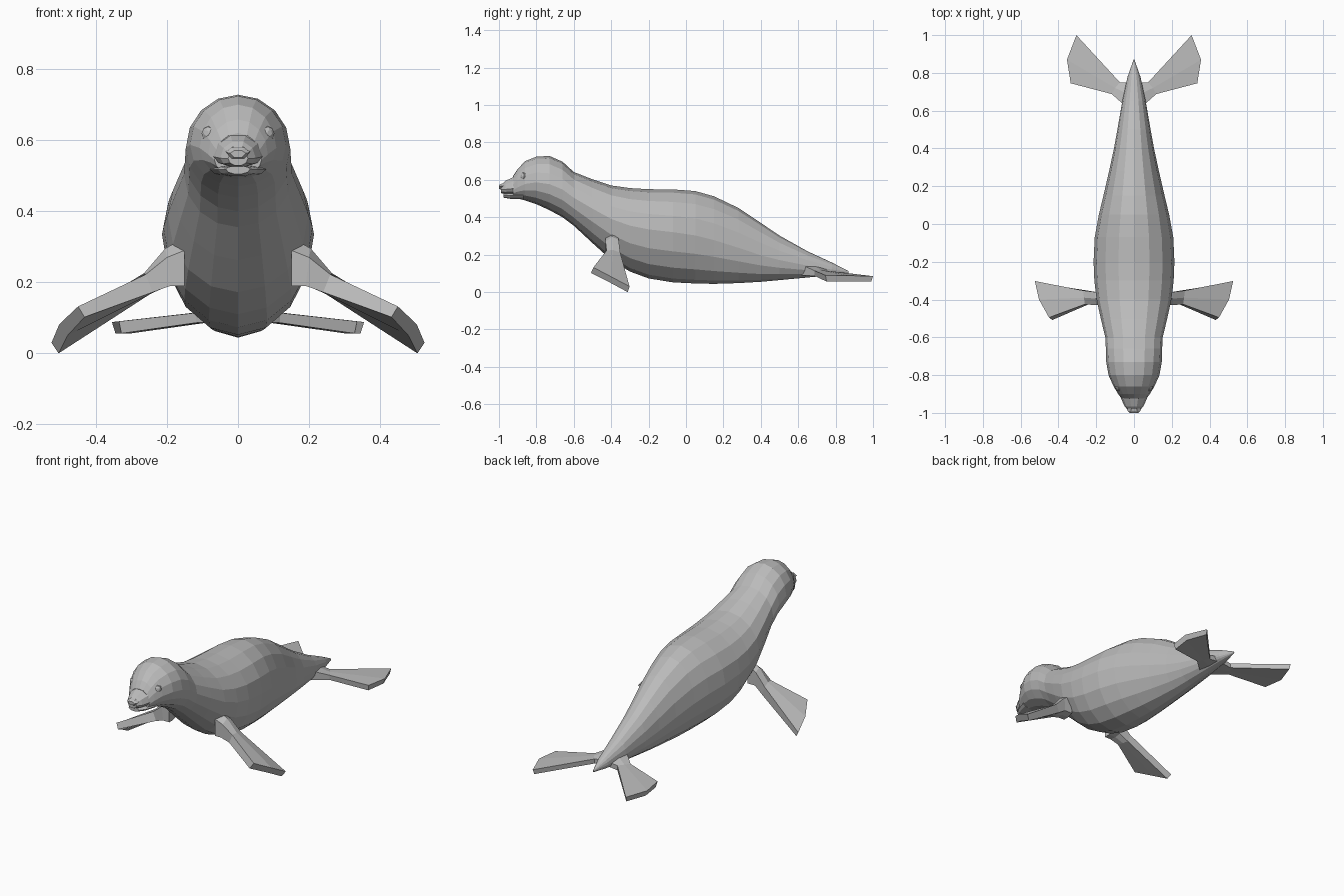
import bpy, bmesh, math
from mathutils import Vector

grey = bpy.data.materials.new("seal grey")
grey.diffuse_color = (0.5, 0.5, 0.5, 1)


def loft(name, rings, mirror=False):
    """Skin a list of equal-sized point rings and cap both ends."""
    bm = bmesh.new()
    rows = [[bm.verts.new(p) for p in ring] for ring in rings]
    n = len(rows[0])
    for a, b in zip(rows, rows[1:]):
        for i in range(n):
            j = (i + 1) % n
            bm.faces.new((a[i], a[j], b[j], b[i]))
    bm.faces.new(rows[0])
    bm.faces.new(rows[-1])
    bmesh.ops.recalc_face_normals(bm, faces=bm.faces)
    mesh = bpy.data.meshes.new(name)
    bm.to_mesh(mesh)
    bm.free()
    mesh.materials.append(grey)
    obj = bpy.data.objects.new(name, mesh)
    bpy.context.collection.objects.link(obj)
    if mirror:
        obj.modifiers.new("mirror", 'MIRROR')
    return obj


def oval(y, low, high, width, level, sides=16):
    """Upright oval ring whose widest point sits at a fraction of its height."""
    mid = low + (high - low) * level
    ring = []
    for k in range(sides):
        a = 2 * math.pi * k / sides
        s = math.sin(a)
        z = mid + s * ((high - mid) if s > 0 else (mid - low))
        ring.append((width * math.cos(a), y, z))
    return ring


# Body, neck and head: y, bottom, top, half width, level of widest point
body = [
    (-0.925, 0.502, 0.620, 0.066, 0.35), (-0.90, 0.500, 0.658, 0.084, 0.38),
    (-0.86, 0.490, 0.700, 0.108, 0.42), (-0.80, 0.470, 0.724, 0.135, 0.46),
    (-0.73, 0.438, 0.728, 0.147, 0.48), (-0.66, 0.400, 0.697, 0.149, 0.50),
    (-0.60, 0.355, 0.642, 0.152, 0.52), (-0.50, 0.262, 0.603, 0.176, 0.54),
    (-0.40, 0.172, 0.570, 0.198, 0.55), (-0.30, 0.110, 0.556, 0.210, 0.55),
    (-0.20, 0.073, 0.550, 0.214, 0.55), (-0.07, 0.052, 0.549, 0.208, 0.54),
    (0.05, 0.046, 0.540, 0.186, 0.52), (0.15, 0.044, 0.512, 0.162, 0.50),
    (0.28, 0.048, 0.450, 0.132, 0.47), (0.40, 0.055, 0.370, 0.106, 0.45),
    (0.50, 0.064, 0.302, 0.088, 0.45), (0.65, 0.078, 0.218, 0.062, 0.45),
    (0.78, 0.090, 0.158, 0.034, 0.45), (0.87, 0.102, 0.112, 0.002, 0.50),
]
loft("body", [oval(*s) for s in body])

# Muzzle, lower jaw and nose
loft("muzzle", [oval(*s, sides=10) for s in (
    (-0.87, 0.526, 0.640, 0.085, 0.30), (-0.93, 0.524, 0.614, 0.066, 0.32),
    (-0.965, 0.522, 0.598, 0.050, 0.36), (-0.99, 0.528, 0.572, 0.028, 0.45))])
loft("lower_jaw", [oval(*s, sides=10) for s in (
    (-0.87, 0.496, 0.532, 0.080, 0.60), (-0.94, 0.498, 0.530, 0.056, 0.60),
    (-0.975, 0.504, 0.528, 0.034, 0.60))])
loft("nose", [oval(*s, sides=6) for s in (
    (-0.955, 0.548, 0.588, 0.034, 0.60), (-0.99, 0.545, 0.580, 0.034, 0.60),
    (-1.0, 0.550, 0.572, 0.022, 0.60))])

# Eyes: faceted beads facing forwards and outwards
aim = Vector((0.5, -0.85, 0.1)).normalized()
side = aim.cross(Vector((0, 0, 1))).normalized()
up = side.cross(aim)
rings = []
for depth, radius in ((-0.02, 0.018), (0.0, 0.024), (0.012, 0.019), (0.018, 0.008)):
    rings.append([Vector((0.080, -0.865, 0.618)) + aim * depth
                  + radius * (side * math.cos(k * math.pi / 4) + up * math.sin(k * math.pi / 4))
                  for k in range(8)])
loft("eyes", rings, mirror=True)

# Front flippers: rings run front top, middle top, back top, then underneath
loft("front_flippers", [
    [(0.15, -0.43, 0.29), (0.16, -0.395, 0.32), (0.16, -0.36, 0.30),
     (0.15, -0.36, 0.20), (0.15, -0.395, 0.19), (0.15, -0.43, 0.19)],
    [(0.20, -0.43, 0.27), (0.205, -0.395, 0.295), (0.205, -0.36, 0.28),
     (0.20, -0.36, 0.20), (0.195, -0.395, 0.19), (0.19, -0.43, 0.19)],
    [(0.26, -0.425, 0.222), (0.265, -0.39, 0.225), (0.27, -0.352, 0.212),
     (0.25, -0.352, 0.165), (0.245, -0.39, 0.168), (0.24, -0.425, 0.172)],
    [(0.45, -0.495, 0.132), (0.503, -0.40, 0.082), (0.525, -0.302, 0.030),
     (0.505, -0.312, 0.0), (0.48, -0.405, 0.05), (0.432, -0.508, 0.102)],
], mirror=True)

# Hind flippers: flat fans spread behind the tail
loft("hind_flippers", [
    [(0.03, 0.61, 0.150), (0.015, 0.68, 0.150), (0.01, 0.75, 0.125),
     (0.01, 0.75, 0.095), (0.015, 0.68, 0.090), (0.03, 0.61, 0.090)],
    [(0.118, 0.688, 0.114), (0.10, 0.72, 0.117), (0.075, 0.75, 0.115),
     (0.075, 0.75, 0.088), (0.10, 0.72, 0.086), (0.118, 0.688, 0.086)],
    [(0.335, 0.745, 0.090), (0.355, 0.87, 0.088), (0.305, 1.0, 0.085),
     (0.302, 0.99, 0.056), (0.345, 0.87, 0.056), (0.328, 0.752, 0.056)],
], mirror=True)
